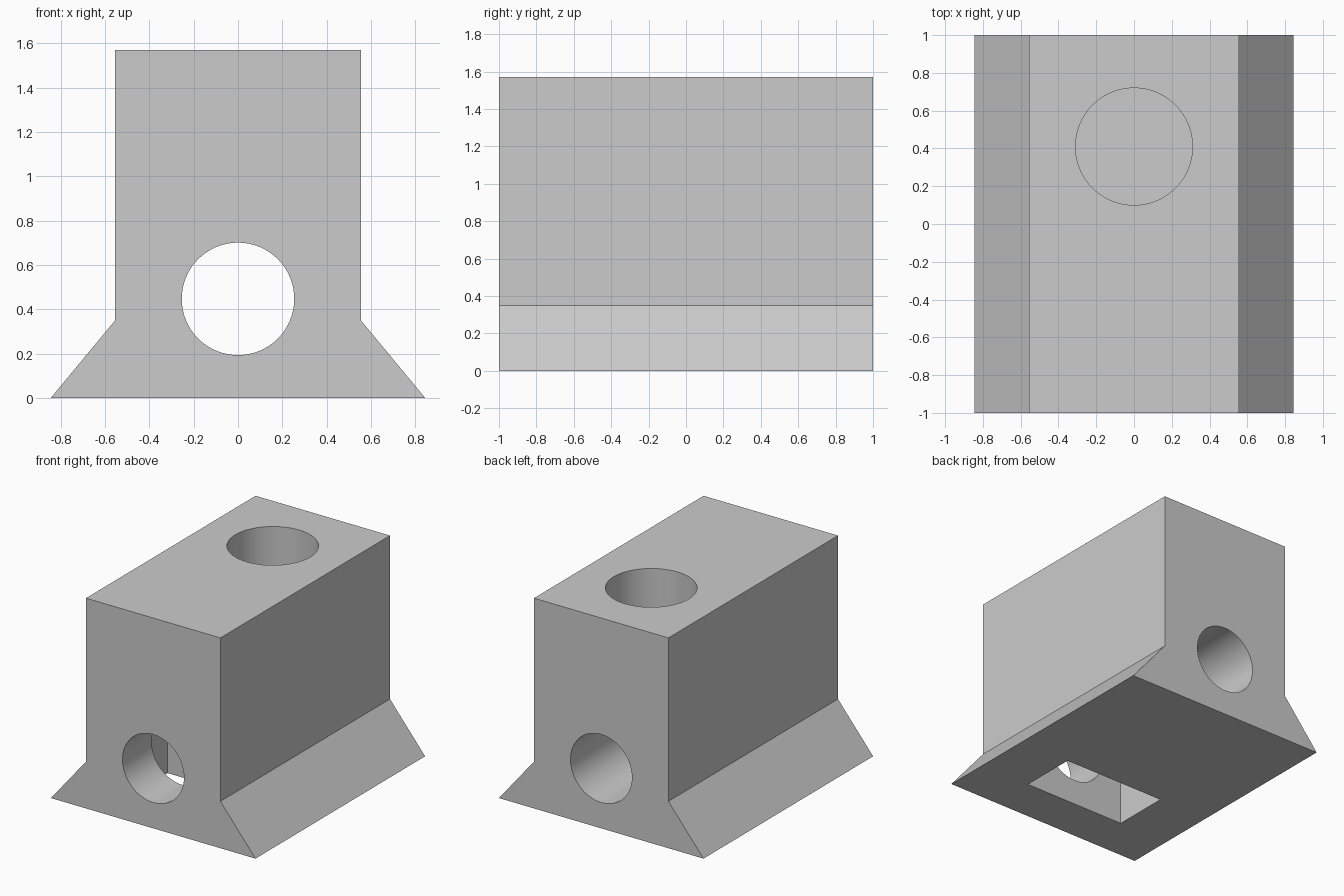
import bpy
import math

default_cube = bpy.data.objects.get("Cube")
if default_cube:
    bpy.data.objects.remove(default_cube, do_unlink=True)

# Single plain grey
grey = bpy.data.materials.new("plain grey")
grey.use_nodes = True
colour = (0.6, 0.6, 0.6, 1)
grey.diffuse_color = colour
grey.node_tree.nodes["Principled BSDF"].inputs["Base Color"].default_value = colour

LENGTH, HEIGHT = 2.0, 1.57


def extrude_profile(name, profile, length):
    """Extrude a closed XZ outline along Y, centred on the origin."""
    n = len(profile)
    verts = [(x, y, z) for y in (-length / 2, length / 2) for x, z in profile]
    faces = [tuple(range(n)), tuple(reversed(range(n, 2 * n)))]
    faces += [(i, i + n, (i + 1) % n + n, (i + 1) % n) for i in range(n)]
    mesh = bpy.data.meshes.new(name)
    mesh.from_pydata(verts, [], faces)
    mesh.materials.append(grey)
    obj = bpy.data.objects.new(name, mesh)
    bpy.context.collection.objects.link(obj)
    return obj


def cut(target, cutter):
    """Subtract a cutter from the target and discard it."""
    cutter.hide_render = True
    cutter.data.materials.append(grey)
    mod = target.modifiers.new("cut", 'BOOLEAN')
    mod.operation = 'DIFFERENCE'
    mod.solver = 'EXACT'
    mod.object = cutter
    bpy.ops.object.select_all(action='DESELECT')
    bpy.context.view_layer.objects.active = target
    target.select_set(True)
    bpy.ops.object.modifier_apply(modifier=mod.name)
    bpy.data.objects.remove(cutter, do_unlink=True)


def cylinder(radius, depth, location, rotation=(0, 0, 0)):
    bpy.ops.mesh.primitive_cylinder_add(vertices=64, radius=radius, depth=depth,
                                        location=location, rotation=rotation)
    return bpy.context.object


# Block with flared foot
half = [(0.845, 0), (0.555, 0.35), (0.555, HEIGHT)]
outline = half + [(-x, z) for x, z in reversed(half)]
block = extrude_profile("flared_block", outline, LENGTH)

# Lengthwise through hole
cut(block, cylinder(0.254, LENGTH + 0.4, (0, 0, 0.447), (math.pi / 2, 0, 0)))

# Blind round socket in the top
socket_floor = 0.95
socket_top = HEIGHT + 0.2
cut(block, cylinder(0.31, socket_top - socket_floor,
                    (0, 0.41, (socket_top + socket_floor) / 2)))

# Rectangular pocket in the underside, meeting the through hole
pocket_top, pocket_bottom = 0.72, -0.2
bpy.ops.mesh.primitive_cube_add(size=1, location=(0, -0.438, (pocket_top + pocket_bottom) / 2))
pocket = bpy.context.object
pocket.scale = (0.855, 0.436, pocket_top - pocket_bottom)
cut(block, pocket)

# Smooth bores, crisp edges
bpy.ops.object.shade_smooth_by_angle(angle=math.radians(30))
